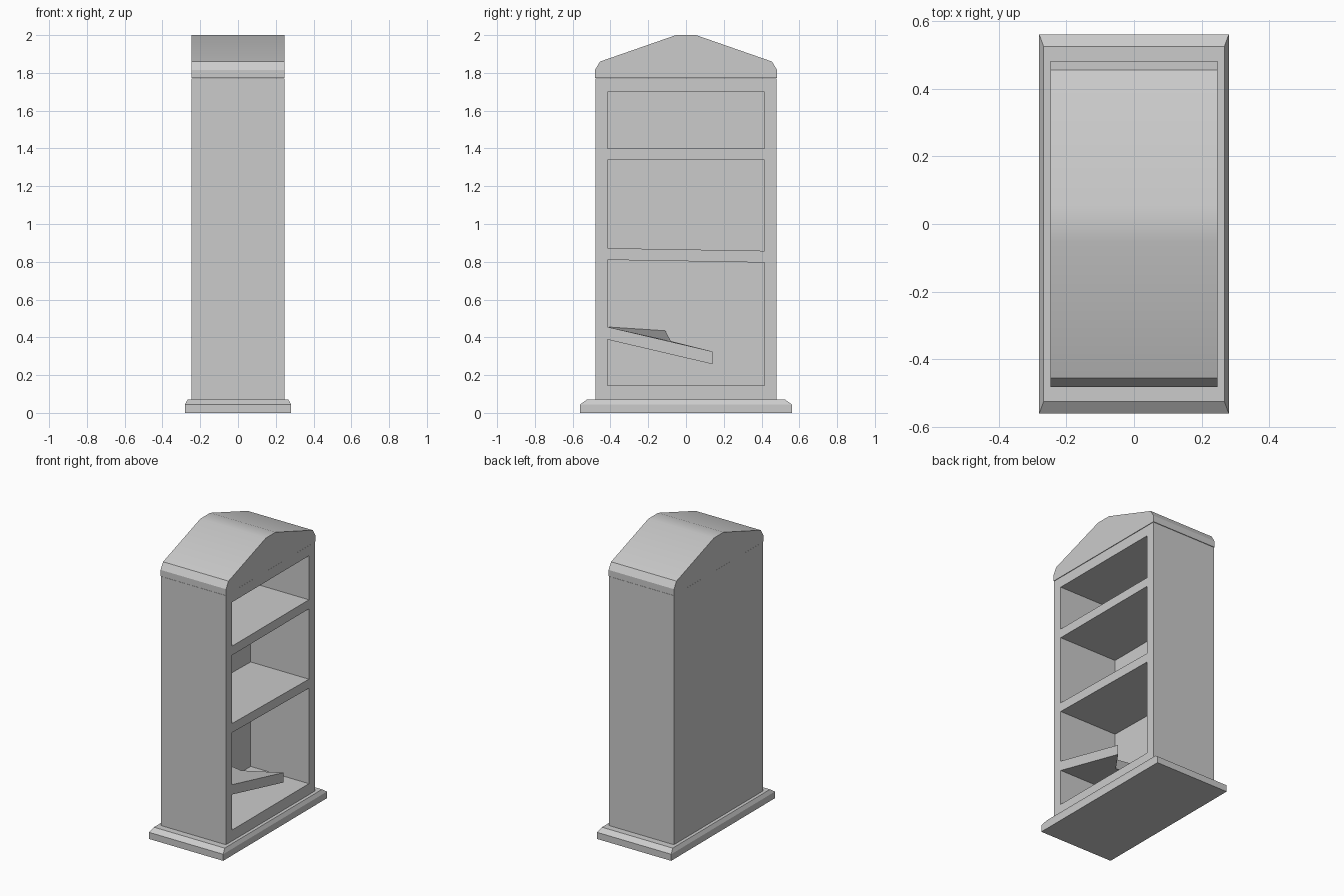
import bpy, bmesh
from math import radians

if "Cube" in bpy.data.objects:
    bpy.data.objects.remove(bpy.data.objects["Cube"])


def make(name, verts, faces):
    """Mesh object with consistent outward normals."""
    bm = bmesh.new()
    vs = [bm.verts.new(v) for v in verts]
    for f in faces:
        bm.faces.new([vs[i] for i in f])
    bmesh.ops.recalc_face_normals(bm, faces=bm.faces)
    me = bpy.data.meshes.new(name)
    bm.to_mesh(me)
    bm.free()
    ob = bpy.data.objects.new(name, me)
    bpy.context.collection.objects.link(ob)
    return ob


def prism(name, a, b):
    """Solid bridging two matching outlines."""
    n = len(a)
    sides = [(i, (i + 1) % n, n + (i + 1) % n, n + i) for i in range(n)]
    return make(name, a + b, [tuple(range(n)), tuple(range(n, 2 * n))] + sides)


def extrude_x(name, profile, x0, x1):
    return prism(name, [(x0, y, z) for y, z in profile], [(x1, y, z) for y, z in profile])


def rect(hx, hy, z):
    return [(-hx, -hy, z), (hx, -hy, z), (hx, hy, z), (-hx, hy, z)]


W, D = 0.245, 0.48        # cabinet half sizes
IN, BACK = 0.415, -0.195  # opening half width, inner face of the back panel
Z0, Z1, LO, HI = 0.07, 1.77, 0.145, 1.70

# Plinth with chamfered top edge
prism("plinth_lower", rect(0.28, 0.56, 0), rect(0.28, 0.56, 0.045))
make("plinth_chamfer", rect(0.28, 0.56, 0.045) + rect(0.267, 0.525, Z0),
     [(4, 5, 6, 7), (0, 1, 5, 4), (1, 2, 6, 5), (2, 3, 7, 6), (3, 0, 4, 7)])

# Cabinet: one hollow shell open towards +x
outer = [(-D, Z0), (D, Z0), (D, Z1), (-D, Z1)]
inner = [(-IN, LO), (IN, LO), (IN, HI), (-IN, HI)]
verts = [(x, y, z) for x, ring in ((-W, outer), (W, outer), (W, inner), (BACK, inner))
         for y, z in ring]
faces = [(0, 1, 2, 3), (12, 13, 14, 15)]
for r in range(3):
    for i in range(4):
        j = (i + 1) % 4
        faces.append((4 * r + i, 4 * r + j, 4 * r + 4 + j, 4 * r + 4 + i))
make("cabinet", verts, faces)

# Gabled top, slopes blended smoothly over the ridge
half = [(0.482, 1.772), (0.482, 1.815), (0.455, 1.86), (0.053, 2.0)]
top = extrude_x("gabled_top", half + [(-y, z) for y, z in reversed(half)], -0.247, 0.247)
bpy.context.view_layer.objects.active = top
top.select_set(True)
bpy.ops.object.shade_smooth_by_angle(angle=radians(25))

# Whole shelves: top height at each end
for name, zl, zr in (("upper_shelf", 1.40, 1.40), ("middle_shelf", 0.872, 0.858)):
    extrude_x(name, [(-IN, zl - 0.062), (IN, zr - 0.062), (IN, zr), (-IN, zl)], BACK, W)

# Broken, sagging lower shelf with an uneven end
upper = [(W, -IN, 0.455), (W, 0.14, 0.325), (0.08, -0.08, 0.38),
         (BACK, -0.11, 0.435), (BACK, -IN, 0.455)]
prism("broken_shelf", [(x, y, z - 0.067) for x, y, z in upper], upper)
